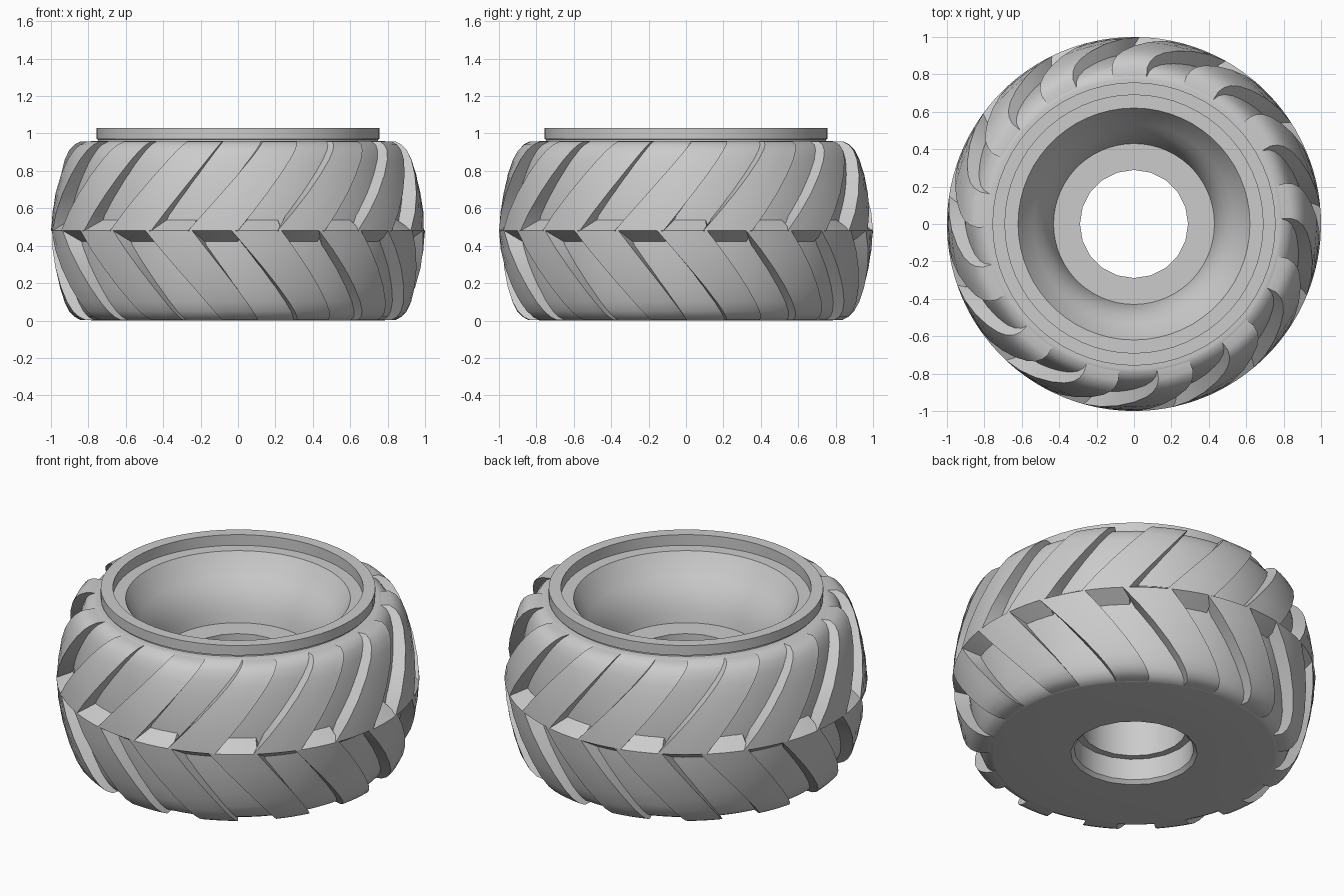
import bpy, bmesh
from math import sin, cos, radians, pi

cube = bpy.data.objects.get("Cube")
if cube:
    bpy.data.objects.remove(cube, do_unlink=True)

grey = bpy.data.materials.new("mid_grey")
grey.use_nodes = True
GREY = (0.6, 0.6, 0.6, 1)
grey.diffuse_color = GREY
grey.node_tree.nodes["Principled BSDF"].inputs["Base Color"].default_value = GREY

LUGS = 13
MID = 0.48
# Half tread profile: (height above the middle, base radius, lug radius)
TREAD = [(0, .912, 1.0), (.1, .909, .992), (.2, .9, .976), (.3, .884, .953),
         (.38, .866, .928), (.43, .846, .903), (.46, .823, .875), (.478, .79, .84)]


def finish(name, bm, angle):
    bmesh.ops.recalc_face_normals(bm, faces=bm.faces)
    mesh = bpy.data.meshes.new(name)
    bm.to_mesh(mesh)
    bm.free()
    mesh.materials.append(grey)
    ob = bpy.data.objects.new(name, mesh)
    bpy.context.collection.objects.link(ob)
    bpy.ops.object.select_all(action='DESELECT')
    ob.select_set(True)
    bpy.context.view_layer.objects.active = ob
    bpy.ops.object.shade_smooth_by_angle(angle=radians(angle))


def lathe(name, profile, steps):
    """Turn a (radius, height) profile about the z axis."""
    bm = bmesh.new()
    rings = [[bm.verts.new((r * cos(2 * pi * i / steps), r * sin(2 * pi * i / steps), z))
              for i in range(steps)] for r, z in profile]
    for a, b in zip(rings, rings[1:]):
        for i in range(steps):
            j = (i + 1) % steps
            bm.faces.new((a[i], a[j], b[j], b[i]))
    finish(name, bm, 30)


def lug_row(name, side, near, far):
    """Ring of slanted lugs; near and far are edge angles at the middle and shoulder."""
    bm = bmesh.new()
    across = 4
    last = len(TREAD) - 1
    for k in range(LUGS):
        turn = -90 + k * 360 / LUGS
        outer, inner = [], []
        for n, (h, base, top) in enumerate(TREAD):
            t = h / TREAD[-1][0]
            lo = near[0] + (far[0] - near[0]) * t
            hi = near[1] + (far[1] - near[1]) * t
            # The inner end reaches past the middle, giving a sloped end face
            drop = -.07 if n == 0 else h
            for row, r, dz in ((outer, top, h), (inner, base - .02, drop)):
                line = []
                for i in range(across + 1):
                    a = radians(turn + lo + (hi - lo) * i / across)
                    line.append(bm.verts.new((r * cos(a), r * sin(a), MID + side * dz)))
                row.append(line)
        for n in range(last):
            for i in range(across):
                for g in (outer, inner):
                    bm.faces.new((g[n][i], g[n][i + 1], g[n + 1][i + 1], g[n + 1][i]))
            for i in (0, across):
                bm.faces.new((outer[n][i], outer[n + 1][i], inner[n + 1][i], inner[n][i]))
        for n in (0, last):
            for i in range(across):
                bm.faces.new((outer[n][i], outer[n][i + 1], inner[n][i + 1], inner[n][i]))
    finish(name, bm, 35)


# Tyre body: flat underside, curved tread base and flat top
lower = [(r, MID - h) for h, r, _ in reversed(TREAD)]
upper = [(r, MID + h) for h, r, _ in TREAD[1:]]
lathe("tyre_body", [(.4, 0), (.775, 0)] + lower + upper + [(.775, .96), (.73, .96)], 78)

# Rim lip, shelf and dished bowl
lathe("rim_bowl", [(.748, .95), (.748, .968), (.757, .97), (.757, 1.03), (.69, 1.03),
                   (.69, .965), (.62, .965), (.58, .9), (.535, .845), (.495, .795),
                   (.463, .735), (.442, .675), (.43, .615)], 60)

# Hub floor with a stepped bore through to the underside
lathe("hub_bore", [(.44, .615), (.289, .615), (.289, .15), (.33, .15), (.33, .02),
                   (.35, 0), (.41, 0)], 20)

# Two staggered rows of slanted lugs
lug_row("upper_lugs", 1, (-15.5, 0), (9, 22))
lug_row("lower_lugs", -1, (-2, 13.5), (22, 35))
